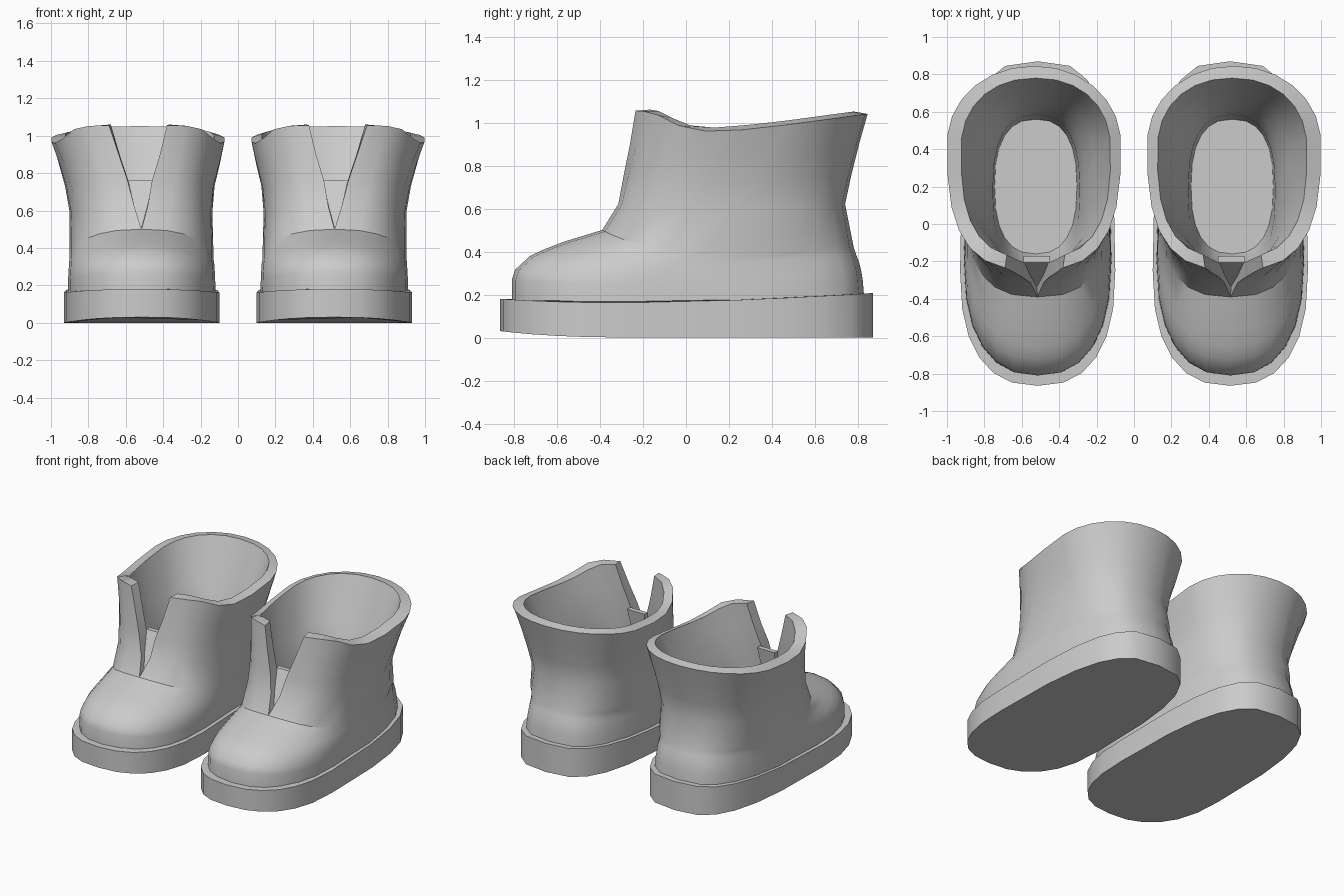
import bpy, bmesh, math
from math import sin, cos, pi

N = 24          # segments round each boot
grey = bpy.data.materials.new("soft grey")
grey.diffuse_color = (0.6, 0.6, 0.6, 1)


def spow(v, p):
    return math.copysign(abs(v) ** p, v)


def ring(bm, x0, x1, yf, ym, yb, zf, zm, zb, nf=2.4, nb=2.5, gap=0.0):
    """Superellipse outline, toe to toe; nf, nb set front and back squareness."""
    cx, hw = (x0 + x1) / 2, (x1 - x0) / 2
    t0 = math.asin((gap / hw) ** (nf / 2))
    out = []
    for i in range(N + 1):
        t = t0 + (2 * pi - 2 * t0) * i / N
        c = cos(t)
        n = nf if c > 0 else nb
        x = cx + hw * spow(sin(t), 2 / n)
        if c > 0:
            y = ym + (yf - ym) * c ** (2 / n)
            z = zm + (zf - zm) * c * c
        else:
            y = ym + (yb - ym) * (-c) ** (2 / n)
            z = zm + (zb - zm) * -c
        out.append(bm.verts.new((x, y, z)))
    return out


# height of the rim along the boot
RIM = [(-0.3, 1.06), (-0.16, 1.05), (-0.1, 1.02), (0.0, 0.968), (0.15, 0.955),
       (0.4, 0.98), (0.845, 1.04)]


def shape_rim(verts, lift):
    for v in verts:
        for (ya, za), (yb, zb) in zip(RIM, RIM[1:]):
            if ya <= v.co.y <= yb + 1e-4:
                f = (v.co.y - ya) / (yb - ya)
                z = za + (zb - za) * f
                v.co.z = min(z + lift, 1.06)
                break


def loft(bm, rings):
    for a, b in zip(rings, rings[1:]):
        for i in range(N):
            bm.faces.new((a[i], a[i + 1], b[i + 1], b[i]))


def finish(bm, name, side):
    bmesh.ops.remove_doubles(bm, verts=bm.verts[:], dist=0.0005)
    for v in bm.verts:
        v.co.x *= side
    bmesh.ops.recalc_face_normals(bm, faces=bm.faces[:])
    me = bpy.data.meshes.new(name)
    bm.to_mesh(me)
    bm.free()
    me.materials.append(grey)
    ob = bpy.data.objects.new(name, me)
    bpy.context.collection.objects.link(ob)
    bpy.ops.object.select_all(action='DESELECT')
    ob.select_set(True)
    bpy.context.view_layer.objects.active = ob
    bpy.ops.object.shade_smooth_by_angle(angle=math.radians(32))


# x0, x1, front y, widest y, back y, front z, side z, back z, squareness
FOOT = [
    (0.12, 0.91, -0.81, -0.20, 0.83, 0.15, 0.13, 0.17, 2.4, 3.0),
    (0.122, 0.908, -0.81, -0.19, 0.822, 0.27, 0.24, 0.27, 2.4, 3.0),
    (0.124, 0.906, -0.795, -0.18, 0.815, 0.315, 0.27, 0.31, 2.4, 2.95),
    (0.126, 0.904, -0.725, -0.14, 0.805, 0.38, 0.31, 0.35, 2.4, 2.9),
    (0.13, 0.902, -0.66, -0.08, 0.79, 0.41, 0.335, 0.39, 2.4, 2.8),
    (0.13, 0.90, -0.57, -0.02, 0.78, 0.445, 0.36, 0.42, 2.4, 2.75),
]
# the same, plus half width of the front slit
SHAFT = [
    (0.132, 0.90, -0.39, 0.10, 0.77, 0.50, 0.40, 0.47, 2.6, 2.7, 0.0),
    (0.137, 0.90, -0.315, 0.20, 0.74, 0.62, 0.59, 0.62, 2.8, 2.5, 0.035),
    (0.125, 0.925, -0.29, 0.30, 0.77, 0.76, 0.73, 0.76, 2.85, 2.3, 0.065),
    (0.095, 0.96, -0.265, 0.37, 0.805, 0.90, 0.85, 0.90, 2.85, 2.15, 0.11),
    (0.07, 1.00, -0.245, 0.43, 0.845, 1.055, 0.965, 1.04, 2.85, 2.05, 0.155),
]
LINING = [
    (0.29, 0.755, -0.25, 0.18, 0.585, 0.50, 0.46, 0.48, 2.6, 2.5, 0.0),
    (0.26, 0.785, -0.23, 0.20, 0.62, 0.62, 0.60, 0.62, 2.7, 2.5, 0.035),
    (0.213, 0.83, -0.21, 0.30, 0.67, 0.76, 0.73, 0.76, 2.7, 2.4, 0.065),
    (0.165, 0.88, -0.195, 0.36, 0.725, 0.90, 0.86, 0.91, 2.75, 2.3, 0.11),
    (0.125, 0.925, -0.18, 0.40, 0.78, 1.06, 0.98, 1.06, 2.8, 2.2, 0.155),
]

for side, word in ((1, "right"), (-1, "left")):
    # sole with raised toe
    bm = bmesh.new()
    low = ring(bm, 0.10, 0.93, -0.865, -0.25, 0.87, 0.03, 0.0, 0.0, 2.45, 3.1)
    top = ring(bm, 0.10, 0.93, -0.865, -0.25, 0.87, 0.18, 0.162, 0.207, 2.45, 3.1)
    loft(bm, [low, top])
    bm.faces.new(low[:N])
    bm.faces.new(top[:N])
    finish(bm, word + "_sole", side)

    # upper: toe, shaft, rim, lining and insole in one skin
    bm = bmesh.new()
    outer = [ring(bm, *r) for r in SHAFT]
    inner = [ring(bm, *r) for r in LINING]
    shape_rim(outer[-1], 0.0)
    shape_rim(inner[-1], 0.02)
    floor = ring(bm, 0.305, 0.745, -0.16, 0.2, 0.56, 0.25, 0.25, 0.25, 2.5, 2.5)
    loft(bm, [ring(bm, *r) for r in FOOT] + outer + inner[::-1] + [floor])
    bm.faces.new(floor[:N])
    for k in range(len(SHAFT) - 1):          # slit edges
        for e in (0, N):
            bm.faces.new((outer[k][e], outer[k + 1][e],
                          inner[k + 1][e], inner[k][e]))
    finish(bm, word + "_upper", side)

    # tongue filling the lower slit
    bm = bmesh.new()
    prof = [(-0.205, 0.76, 0.07), (-0.17, 0.76, 0.07),
            (-0.22, 0.46, 0.03), (-0.35, 0.47, 0.03)]
    a, b = [[bm.verts.new((0.52 + s * w, y, z)) for y, z, w in prof]
            for s in (-1, 1)]
    bm.faces.new(a)
    bm.faces.new(b)
    for i in range(4):
        j = (i + 1) % 4
        bm.faces.new((a[i], a[j], b[j], b[i]))
    finish(bm, word + "_tongue", side)
